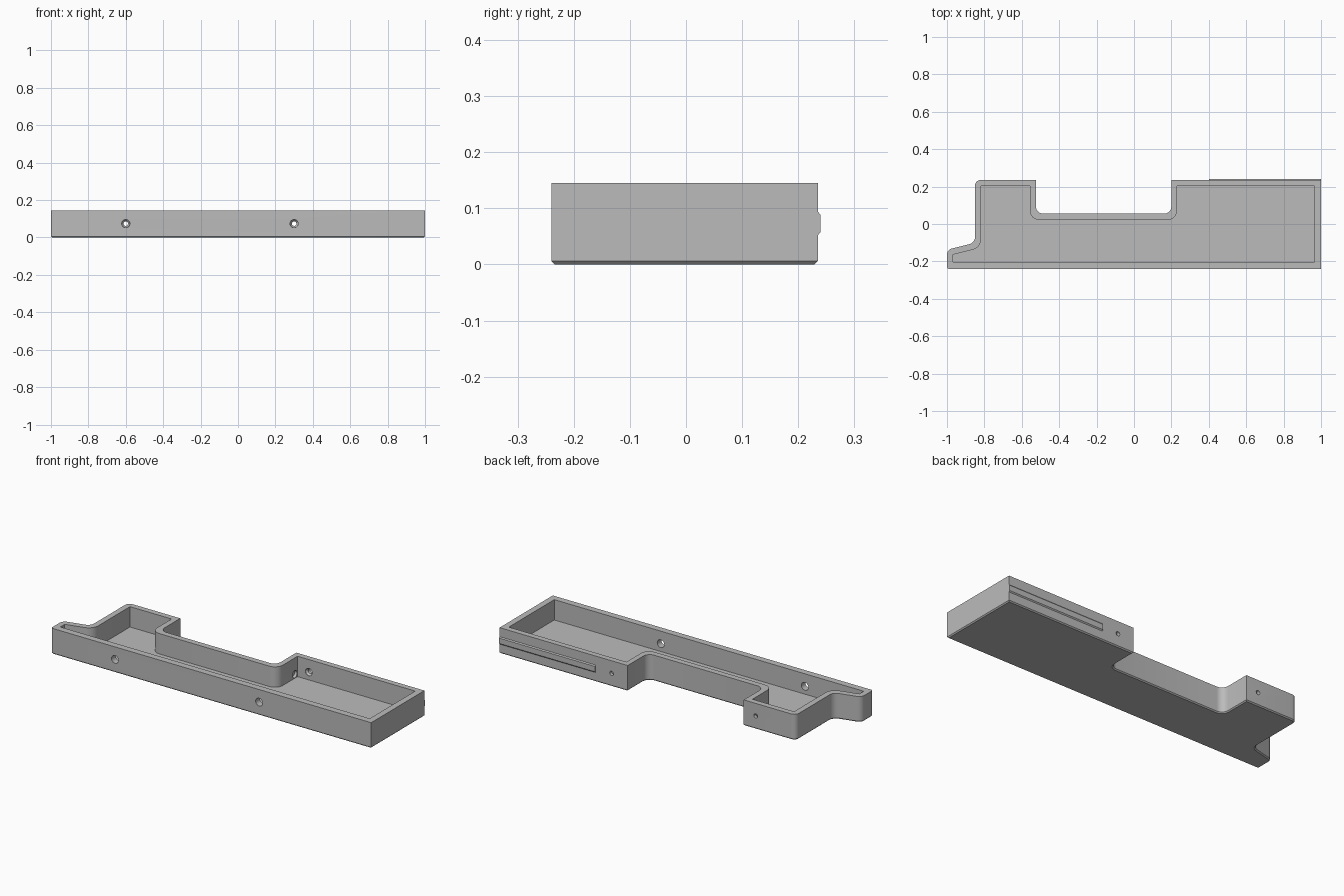
import bpy, bmesh, math
from mathutils import Vector, Matrix

if "Cube" in bpy.data.objects:
    bpy.data.objects.remove(bpy.data.objects["Cube"])

H, FLOOR, CH = 0.145, 0.03, 0.006

grey = bpy.data.materials.new("plain grey")
grey.diffuse_color = (0.5, 0.5, 0.5, 1)
grey.use_nodes = True
grey.node_tree.nodes["Principled BSDF"].inputs["Base Color"].default_value = grey.diffuse_color


def rounded(points, steps=8):
    """Counter-clockwise outline of (x, y, fillet radius) corners."""
    out, n = [], len(points)
    for i, (x, y, r) in enumerate(points):
        p = Vector((x, y))
        if r == 0:
            out.append(p)
            continue
        a = (Vector(points[i - 1][:2]) - p).normalized()
        b = (Vector(points[(i + 1) % n][:2]) - p).normalized()
        half = a.angle(b) / 2
        c = p + (a + b).normalized() * (r / math.sin(half))
        start = p + a * (r / math.tan(half)) - c
        end = p + b * (r / math.tan(half)) - c
        a0 = math.atan2(start.y, start.x)
        sweep = (math.atan2(end.y, end.x) - a0 + math.pi) % math.tau - math.pi
        for k in range(steps + 1):
            t = a0 + sweep * k / steps
            out.append(c + Vector((math.cos(t), math.sin(t))) * r)
    return out


def inset(loop, d):
    out = []
    for i, p in enumerate(loop):
        e1 = (p - loop[i - 1]).normalized()
        e2 = (loop[(i + 1) % len(loop)] - p).normalized()
        n1, n2 = Vector((-e1.y, e1.x)), Vector((-e2.y, e2.x))
        out.append(p + (n1 + n2) * (d / (1 + n1.dot(n2))))
    return out


def loft(name, rings):
    """Closed solid through rings of 3D points."""
    bm = bmesh.new()
    vs = [[bm.verts.new(p) for p in ring] for ring in rings]
    n = len(vs[0])
    bm.faces.new(vs[0][::-1])
    bm.faces.new(vs[-1])
    for lo, hi in zip(vs, vs[1:]):
        for i in range(n):
            j = (i + 1) % n
            bm.faces.new((lo[i], lo[j], hi[j], hi[i]))
    bmesh.ops.recalc_face_normals(bm, faces=bm.faces)
    me = bpy.data.meshes.new(name)
    bm.to_mesh(me)
    bm.free()
    me.materials.append(grey)
    ob = bpy.data.objects.new(name, me)
    bpy.context.collection.objects.link(ob)
    return ob


def bore(name, origin, axis, profile, sides=24):
    """Round cutter: profile is (distance along axis, radius)."""
    m = Matrix.Translation(origin) @ Vector(axis).to_track_quat('Z', 'Y').to_matrix().to_4x4()
    return loft(name, [[m @ Vector((r * math.cos(math.tau * k / sides),
                                    r * math.sin(math.tau * k / sides), d))
                        for k in range(sides)] for d, r in profile])


def flat(loop, z):
    return [(p.x, p.y, z) for p in loop]


# tray body with a chamfered bottom edge
outer = rounded([(-1, -.24, .012), (1, -.24, 0), (1, .235, 0), (.2, .235, 0),
                 (.2, .055, .04), (-.525, .055, .04), (-.525, .235, 0),
                 (-.85, .235, .03), (-.85, -.10, .04), (-1, -.1375, .035)])
tray = loft("tray", [flat(inset(outer, CH), 0), flat(outer, CH), flat(outer, H)])

# open cavity
inner = rounded([(-.968, -.203, 0), (.965, -.203, 0), (.965, .203, 0), (.23, .203, 0),
                 (.23, .022, .05), (-.557, .022, .05), (-.557, .203, 0),
                 (-.817, .203, 0), (-.817, -.126, .06), (-.968, -.164, 0)])
cutters = [loft("cavity_cutter", [flat(inner, FLOOR), flat(inner, H + .05)])]

# screw access holes in the front wall, countersunk holes in the back wall
for x in (-.6, .3):
    cutters.append(bore("access_cutter", (x, 0, .074), (0, 1, 0),
                        [(-.28, .022), (-.17, .022)]))
    cutters.append(bore("screw_cutter", (x, 0, .074), (0, 1, 0),
                        [(.18, .021), (.205, .021), (.215, .012), (.26, .012)]))
# shallow recess in the step wall
cutters.append(bore("recess_cutter", (0, .178, .053), (1, 0, 0),
                    [(.215, .02), (.25, .02)]))

for c in cutters:
    mod = tray.modifiers.new("cut", 'BOOLEAN')
    mod.operation, mod.solver, mod.object = 'DIFFERENCE', 'EXACT', c
    c.hide_render = True
bpy.context.view_layer.update()
cut = bpy.data.meshes.new_from_object(
    tray.evaluated_get(bpy.context.evaluated_depsgraph_get()))
tray.modifiers.clear()
tray.data = cut
for c in cutters:
    bpy.data.objects.remove(c)

# thin chamfered rail on the back wall
section = [(.23, .052), (.235, .052), (.24, .058), (.24, .088), (.235, .094), (.23, .094)]
rail = loft("back_rail", [[(x, y, z) for y, z in section] for x in (.4, 1)])

# smooth fillets, sharp edges
bpy.ops.object.select_all(action='DESELECT')
tray.select_set(True)
bpy.context.view_layer.objects.active = tray
bpy.ops.object.shade_smooth_by_angle(angle=math.radians(30))
